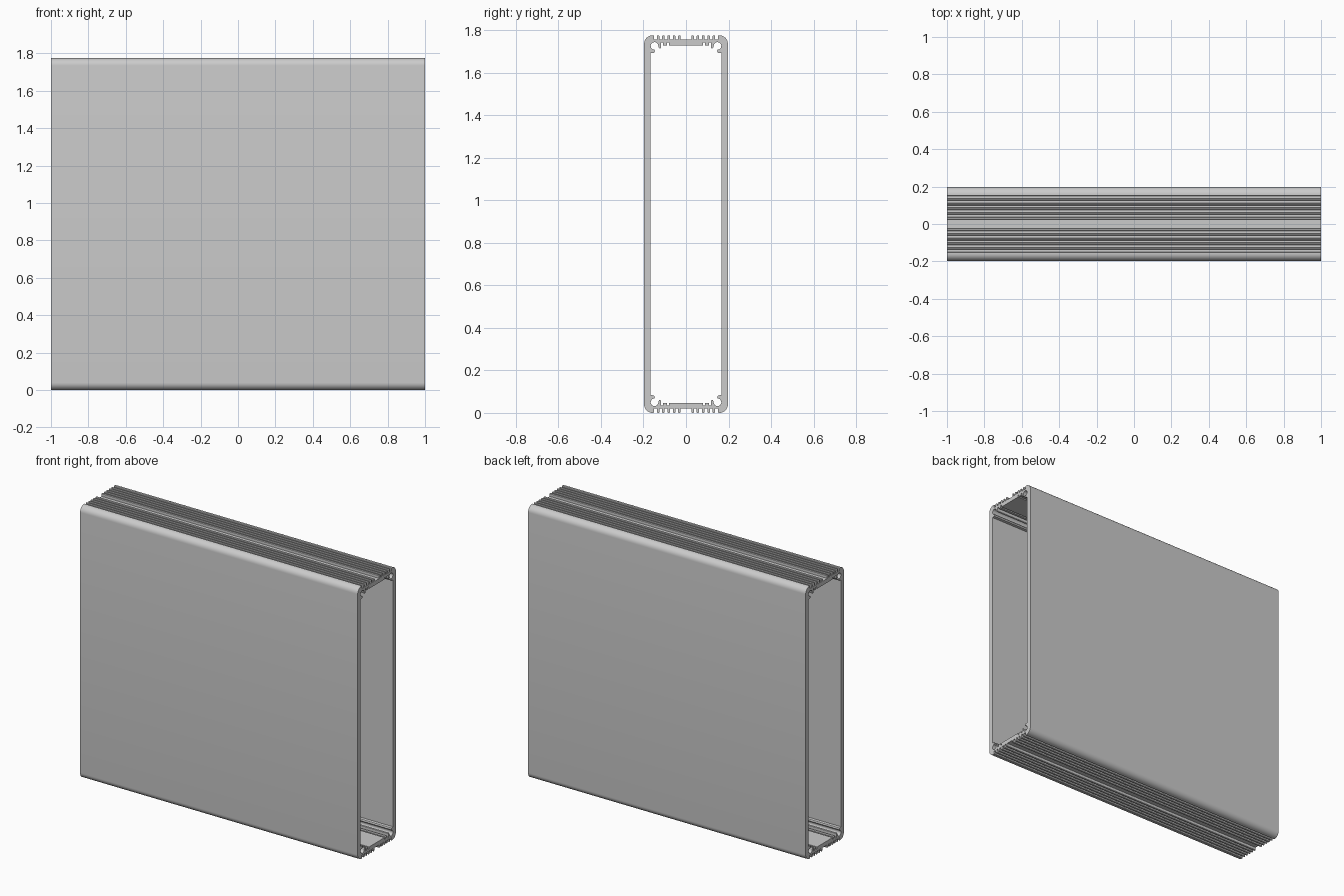
import bpy
import bmesh
from math import sin, cos, radians

if "Cube" in bpy.data.objects:
    bpy.data.objects.remove(bpy.data.objects["Cube"], do_unlink=True)

LENGTH, HEIGHT, HALF_W, WALL = 2.0, 1.775, 0.197, 0.03


def arc(cy, cd, r, a0, a1, steps):
    """Arc points as (y, depth below the top)."""
    return [(cy + r * cos(radians(a0 + (a1 - a0) * i / steps)),
             cd + r * sin(radians(a0 + (a1 - a0) * i / steps)))
            for i in range(steps + 1)]


def outer_quarter():
    """Grooved rim and rounded corner, from the centre outwards."""
    pts = []
    groove, half, tip = 0.02, 0.006, 0.003
    for i in range(5):
        y = 0.031 + 0.025 * i
        pts += [(y - half, groove), (y - half, tip), (y - half + tip, 0),
                (y + half - tip, 0), (y + half, tip), (y + half, groove)]
    pts += [(0.15, groove), (0.15, tip), (0.153, 0)]
    return pts + arc(HALF_W - 0.04, 0.04, 0.04, -90, 0, 8)


def inner_quarter():
    """Centre pad, rib and open screw channel, from the centre outwards."""
    pts = [(0.08, 0.047), (0.08, 0.034), (0.09, 0.034), (0.09, 0.047),
           (0.107, 0.047), (0.107, 0.034), (0.118, 0.034),
           (0.118, 0.058), (0.122, 0.062), (0.127, 0.06)]
    pts += arc(0.148, 0.05, 0.018, 180, 450, 14)
    return pts + [(0.146, 0.074), (0.15, 0.082), (HALF_W - WALL, 0.084)]


def full_loop(quarter):
    """Mirror one quarter into a closed (y, z) loop."""
    right = [(y, HEIGHT - d) for y, d in quarter]
    right += [(y, d) for y, d in reversed(quarter)]
    return right + [(-y, z) for y, z in reversed(right)]


# Extrude the hollow section along x
bm = bmesh.new()
edges = []
for quarter in (outer_quarter(), inner_quarter()):
    verts = [bm.verts.new((-LENGTH / 2, y, z)) for y, z in full_loop(quarter)]
    edges += [bm.edges.new((v, verts[i - 1])) for i, v in enumerate(verts)]
bmesh.ops.triangle_fill(bm, use_beauty=True, use_dissolve=False, edges=edges)
result = bmesh.ops.extrude_face_region(bm, geom=bm.faces[:], use_keep_orig=True)
moved = [g for g in result["geom"] if isinstance(g, bmesh.types.BMVert)]
bmesh.ops.translate(bm, verts=moved, vec=(LENGTH, 0, 0))
bmesh.ops.recalc_face_normals(bm, faces=bm.faces[:])

mesh = bpy.data.meshes.new("extruded_housing")
bm.to_mesh(mesh)
bm.free()
housing = bpy.data.objects.new("extruded_housing", mesh)
bpy.context.collection.objects.link(housing)

# Plain grey metal
grey = bpy.data.materials.new("aluminium_grey")
grey.use_nodes = True
colour = (0.6, 0.6, 0.6, 1)
grey.diffuse_color = colour
grey.node_tree.nodes["Principled BSDF"].inputs["Base Color"].default_value = colour
mesh.materials.append(grey)

# Smooth curves, sharp grooves
bpy.ops.object.select_all(action="DESELECT")
housing.select_set(True)
bpy.context.view_layer.objects.active = housing
bpy.ops.object.shade_smooth_by_angle(angle=radians(30))
